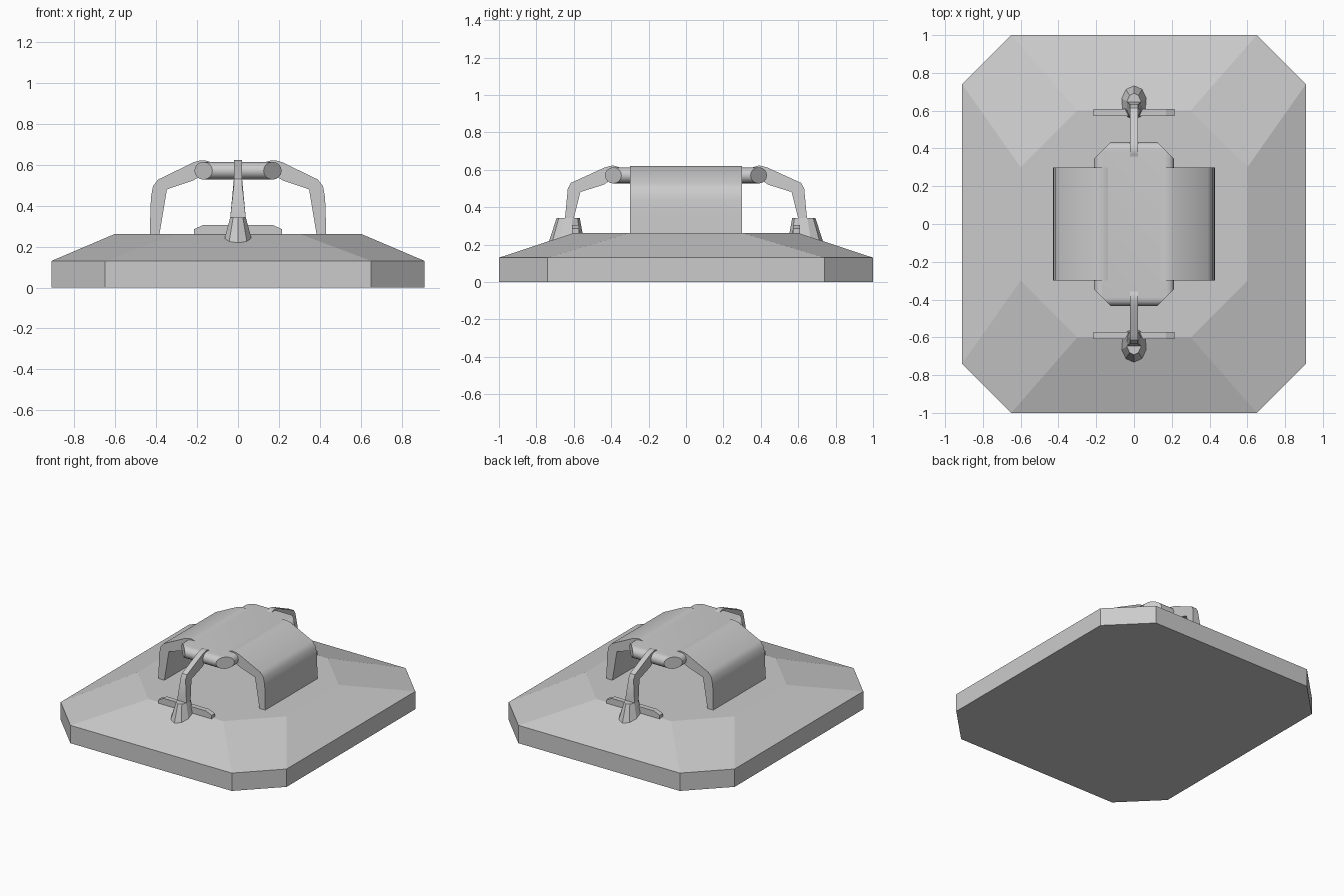
import bpy, bmesh, math

if "Cube" in bpy.data.objects:
    bpy.data.objects.remove(bpy.data.objects["Cube"])


def make(name, verts, faces, smooth=False):
    mesh = bpy.data.meshes.new(name)
    bm = bmesh.new()
    vs = [bm.verts.new(v) for v in verts]
    for f in faces:
        bm.faces.new([vs[i] for i in f])
    bmesh.ops.recalc_face_normals(bm, faces=bm.faces)
    bm.to_mesh(mesh)
    bm.free()
    ob = bpy.data.objects.new(name, mesh)
    bpy.context.collection.objects.link(ob)
    if smooth:
        bpy.ops.object.select_all(action='DESELECT')
        ob.select_set(True)
        bpy.context.view_layer.objects.active = ob
        bpy.ops.object.shade_smooth_by_angle(angle=math.radians(30))
    return ob


def loft(name, rings, smooth=False):
    """Skin equal-length rings and cap both ends."""
    n = len(rings[0])
    verts = [p for r in rings for p in r]
    faces = [list(range(n)), list(range(len(verts) - n, len(verts)))]
    for k in range(len(rings) - 1):
        for i in range(n):
            j = (i + 1) % n
            faces.append([k * n + i, k * n + j, (k + 1) * n + j, (k + 1) * n + i])
    return make(name, verts, faces, smooth)


def octagon(hx, hy, cx, cy, z):
    """Chamfered rectangle; cx and cy are where the chamfers start."""
    q = [(hx, cy), (cx, hy)]
    pts = q + [(-x, y) for x, y in reversed(q)]
    pts += [(-x, -y) for x, y in pts]
    return [(x, y, z) for x, y in pts]


# Base slab with sloping upper faces
loft("base", [octagon(0.91, 1.0, 0.65, 0.74, 0),
              octagon(0.91, 1.0, 0.65, 0.74, 0.13),
              octagon(0.60, 0.60, 0.30, 0.30, 0.262)])

# Round-edged top plate with corners cut at 45 degrees
rings = []
for k in range(9):
    t = math.radians(-90 + 22.5 * k)
    hx, hy = 0.17 + 0.043 * math.cos(t), 0.39 + 0.043 * math.cos(t)
    rings.append(octagon(hx, hy, 0.558 - hy, 0.558 - hx, 0.57 + 0.043 * math.sin(t)))
loft("top_plate", rings, True)

# Bent profile (distance out, height) that hooks over the plate edge
HOOK = [(0.43, 0.25), (0.428, 0.36), (0.425, 0.44), (0.415, 0.495), (0.39, 0.527),
        (0.215, 0.612), (0.19, 0.619), (0.17, 0.621), (0.15, 0.618), (0.125, 0.608),
        (0.14, 0.57), (0.19, 0.54), (0.22, 0.522), (0.347, 0.479), (0.385, 0.25)]

ARM = [(0.427, 0.29), (0.427, 0.34), (0.412, 0.50), (0.395, 0.53),
       (0.215, 0.612), (0.19, 0.619), (0.17, 0.623), (0.15, 0.618), (0.125, 0.608),
       (0.14, 0.57), (0.19, 0.54), (0.22, 0.52), (0.345, 0.481), (0.38, 0.34), (0.385, 0.29)]


def arm_width(z):
    return 0.02 + 0.018 * min(1, max(0, (0.49 - z) / 0.15))


for s, side in ((-1, "left"), (1, "right")):
    # Wide side covers
    loft(side + "_cover", [[(s * d, y, z) for d, z in HOOK] for y in (-0.3, 0.3)], True)

for s, side in ((-1, "front"), (1, "back")):
    # Narrow arms, wider towards the foot
    loft(side + "_arm", [[(w * arm_width(z), s * (d + 0.22), z) for d, z in ARM]
                         for w in (-1, 1)], True)

    # Tapered sockets sunk into the slope
    loft(side + "_socket", [
        [(rx * math.cos(a), s * cy + ry * math.sin(a), z)
         for a in [math.tau * (i + 0.5) / 10 for i in range(10)]]
        for rx, ry, cy, z in ((0.08, 0.098, 0.64, 0.20), (0.04, 0.062, 0.63, 0.342))])

    # Flat cross strips beside the sockets
    strip = [(-0.215, 0.24), (-0.215, 0.285), (-0.17, 0.305),
             (0.17, 0.305), (0.215, 0.285), (0.215, 0.24)]
    loft(side + "_strip", [[(x, s * y, z) for x, z in strip] for y in (0.573, 0.61)])
